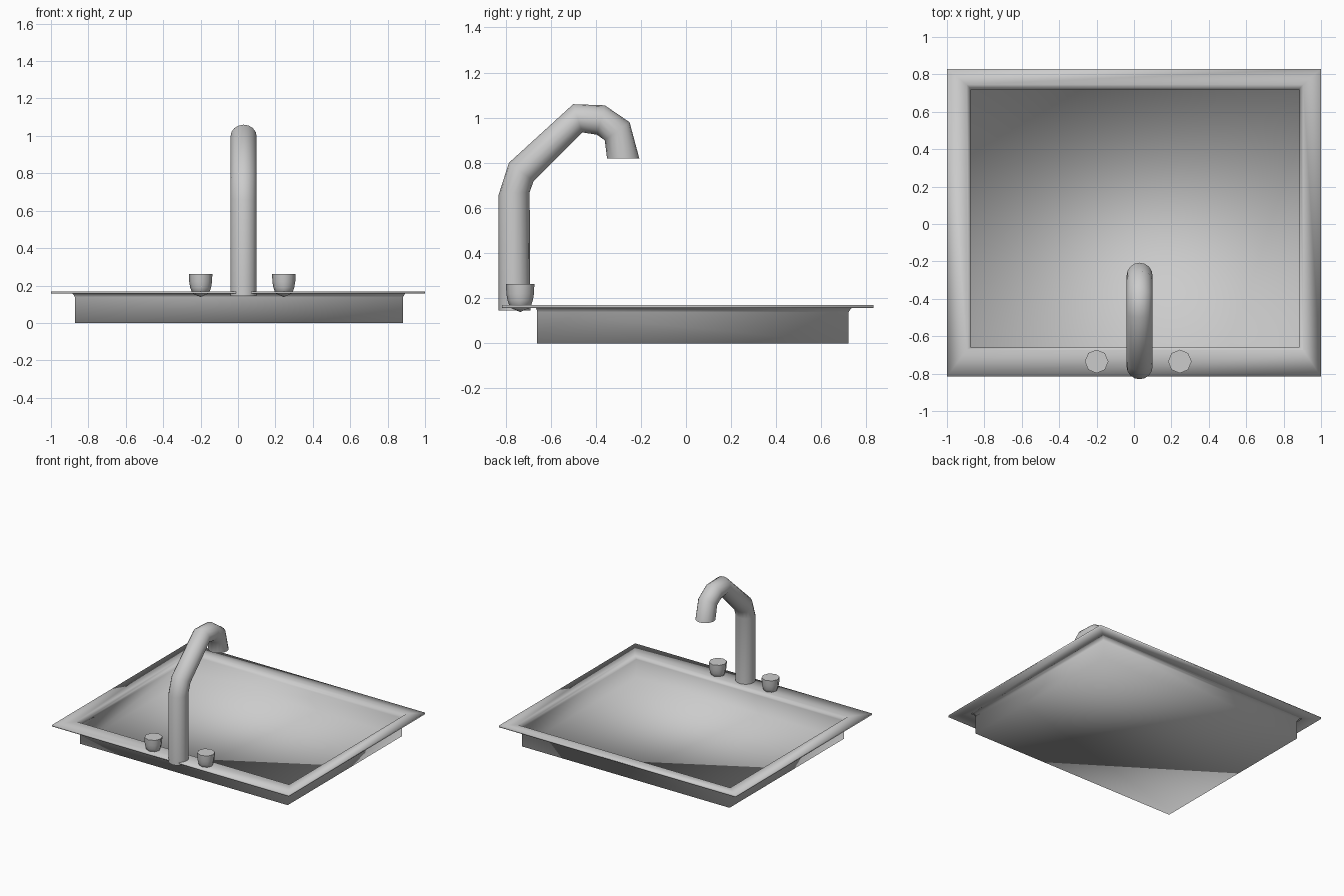
import bpy, bmesh, math
from mathutils import Vector

if "Cube" in bpy.data.objects:
    bpy.data.objects.remove(bpy.data.objects["Cube"])


def loft(name, rings, cap_start=False, cap_end=False, angle=None):
    """Skin a list of closed rings with quads, optionally capping the ends."""
    bm = bmesh.new()
    loops = [[bm.verts.new(p) for p in r] for r in rings]
    for a, b in zip(loops, loops[1:]):
        n = len(a)
        for i in range(n):
            j = (i + 1) % n
            bm.faces.new((a[i], a[j], b[j], b[i]))
    if cap_start:
        bm.faces.new(loops[0][::-1])
    if cap_end:
        bm.faces.new(loops[-1])
    bmesh.ops.recalc_face_normals(bm, faces=bm.faces)
    me = bpy.data.meshes.new(name)
    bm.to_mesh(me)
    bm.free()
    ob = bpy.data.objects.new(name, me)
    bpy.context.collection.objects.link(ob)
    bpy.context.view_layer.objects.active = ob
    ob.select_set(True)
    if angle is None:
        bpy.ops.object.shade_smooth()
    else:
        bpy.ops.object.shade_smooth_by_angle(angle=math.radians(angle))
    ob.select_set(False)
    return ob


def rect(x0, x1, y0, y1, z):
    return [(x0, y0, z), (x1, y0, z), (x1, y1, z), (x0, y1, z)]


# Sink: rim underside, rim edge, rim top, stepped lip, wall and floor
sink = loft("sink_basin", [
    rect(-0.895, 0.905, -0.675, 0.745, 0.157),
    rect(-1, 1, -0.815, 0.83, 0.157),
    rect(-1, 1, -0.815, 0.83, 0.169),
    rect(-0.895, 0.905, -0.675, 0.745, 0.169),
    rect(-0.88, 0.89, -0.662, 0.73, 0.152),
    rect(-0.872, 0.882, -0.66, 0.72, 0.138),
    rect(-0.872, 0.882, -0.66, 0.72, 0.0),
], cap_end=True)
# the open shell should face upwards
if sink.data.polygons[-1].normal.z < 0:
    sink.data.flip_normals()

# Faucet: each ring spans an outer and an inner (y, z) profile point
X, R, SIDES = 0.03, 0.07, 16
profile = [
    ((-0.83, 0.145), (-0.69, 0.145)),
    ((-0.83, 0.66), (-0.693, 0.67)),
    ((-0.785, 0.80), (-0.675, 0.72)),
    ((-0.50, 1.06), (-0.46, 0.935)),
    ((-0.36, 1.055), (-0.395, 0.925)),
    ((-0.25, 0.98), (-0.36, 0.90)),
    ((-0.207, 0.82), (-0.35, 0.82)),
]
rings = []
for outer, inner in profile:
    o, i = Vector((X, *outer)), Vector((X, *inner))
    mid, half = (o + i) / 2, (o - i) / 2
    rings.append([mid + half * math.cos(t) + Vector((R * math.sin(t), 0, 0))
                  for t in (2 * math.pi * k / SIDES for k in range(SIDES))])
loft("faucet_spout", rings, True, True, angle=50)

# Knobs: eight-sided tapered cups with a pointed underside
knob = [(0.003, 0.14), (0.045, 0.158), (0.056, 0.19), (0.061, 0.22), (0.063, 0.262)]
for side, kx in (("left", -0.20), ("right", 0.245)):
    loft("knob_" + side, [
        [(kx + r * math.cos(t), -0.735 + r * math.sin(t), z)
         for t in (math.pi / 4 * k for k in range(8))] for r, z in knob],
        True, True, angle=50)
